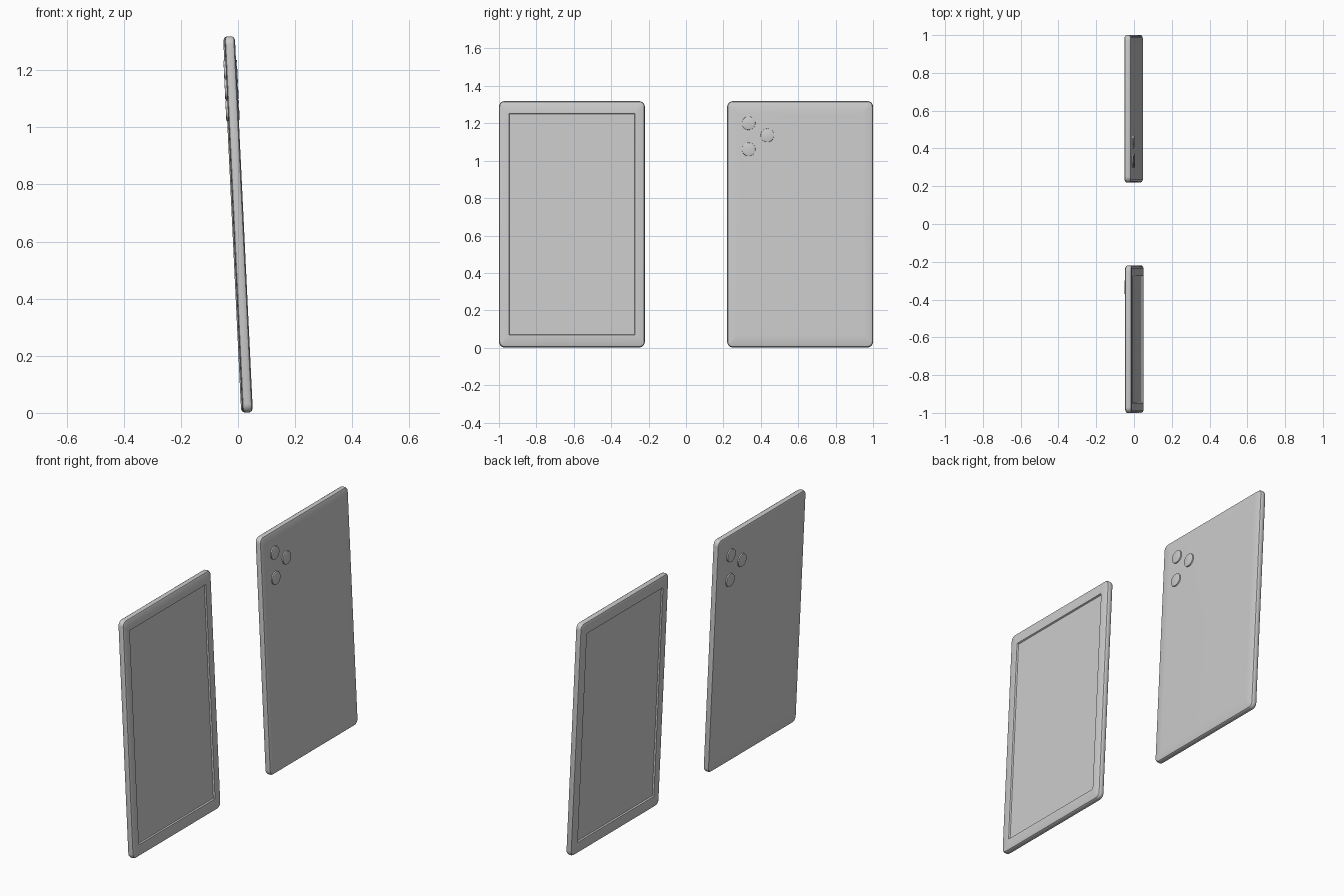
import bpy, bmesh, math
from mathutils import Matrix, Vector

if "Cube" in bpy.data.objects:
    bpy.data.objects.remove(bpy.data.objects["Cube"])

W, H, T = 0.78, 1.318, 0.037      # width, height, thickness
TILT = math.radians(-2.75)


def ring(bm, depth, inset, radius, top=None, n=6):
    """Rounded rectangle loop in the YZ plane at x = depth."""
    a = W / 2 - inset
    b = H / 2 - (inset if top is None else top)
    verts = []
    for i, (sy, sz) in enumerate([(1, 1), (-1, 1), (-1, -1), (1, -1)]):
        for k in range(n):
            t = math.pi / 2 * (i + k / (n - 1))
            verts.append(bm.verts.new((depth,
                                       sy * (a - radius) + radius * math.cos(t),
                                       sz * (b - radius) + radius * math.sin(t))))
    return verts


def finish(name, bm, matrix):
    bmesh.ops.recalc_face_normals(bm, faces=bm.faces)
    me = bpy.data.meshes.new(name)
    bm.to_mesh(me)
    bm.free()
    ob = bpy.data.objects.new(name, me)
    bpy.context.collection.objects.link(ob)
    ob.matrix_world = matrix
    bpy.ops.object.select_all(action='DESELECT')
    ob.select_set(True)
    bpy.context.view_layer.objects.active = ob
    bpy.ops.object.shade_smooth_by_angle(angle=math.radians(30))


def phone_body(name, matrix):
    # rounded case with a sunken screen on the +x side
    h = T / 2
    bm = bmesh.new()
    rings = [ring(bm, *p) for p in [
        (-h, 0.055, 0.002, 0.066),
        (-h + 0.0005, 0.013, 0.02),
        (-h + 0.004, 0.004, 0.026),
        (-h + 0.011, 0.0, 0.03),
        (h - 0.011, 0.0, 0.03),
        (h - 0.004, 0.004, 0.026),
        (h, 0.013, 0.02),
        (h, 0.053, 0.002, 0.066),
        (h - 0.008, 0.056, 0.002, 0.069)]]
    for r0, r1 in zip(rings, rings[1:]):
        for i in range(len(r0)):
            j = (i + 1) % len(r0)
            bm.faces.new((r0[i], r0[j], r1[j], r1[i]))
    bm.faces.new(rings[0])
    bm.faces.new(rings[-1])
    finish(name, bm, matrix)


def camera_lens(name, matrix, y, z):
    # short round bump on the back
    bm = bmesh.new()
    place = Matrix.Translation((-T / 2 - 0.001, y, z)) @ Matrix.Rotation(math.pi / 2, 4, 'Y')
    bmesh.ops.create_cone(bm, cap_ends=True, segments=32, radius1=0.036,
                          radius2=0.036, depth=0.012, matrix=place)
    rim = [e for e in bm.edges if all(v.co.x < -T / 2 - 0.004 for v in e.verts)]
    bmesh.ops.bevel(bm, geom=rim, offset=0.002, segments=2, affect='EDGES', profile=0.5)
    finish(name, bm, matrix)


# one phone shows its screen, the other is turned to show its back
for label, y, x, turn in [("front_facing", -0.61, 0.002, 0), ("back_facing", 0.61, -0.002, math.pi)]:
    m = (Matrix.Translation((x, y, H / 2 + 0.001)) @ Matrix.Rotation(TILT, 4, 'Y')
         @ Matrix.Rotation(turn, 4, 'Z'))
    phone_body(label + "_phone_body", m)
    for i, (cy, cz) in enumerate([(0.275, 0.54), (0.175, 0.475), (0.275, 0.40)]):
        camera_lens(f"{label}_camera_lens_{i + 1}", m, cy, cz)
